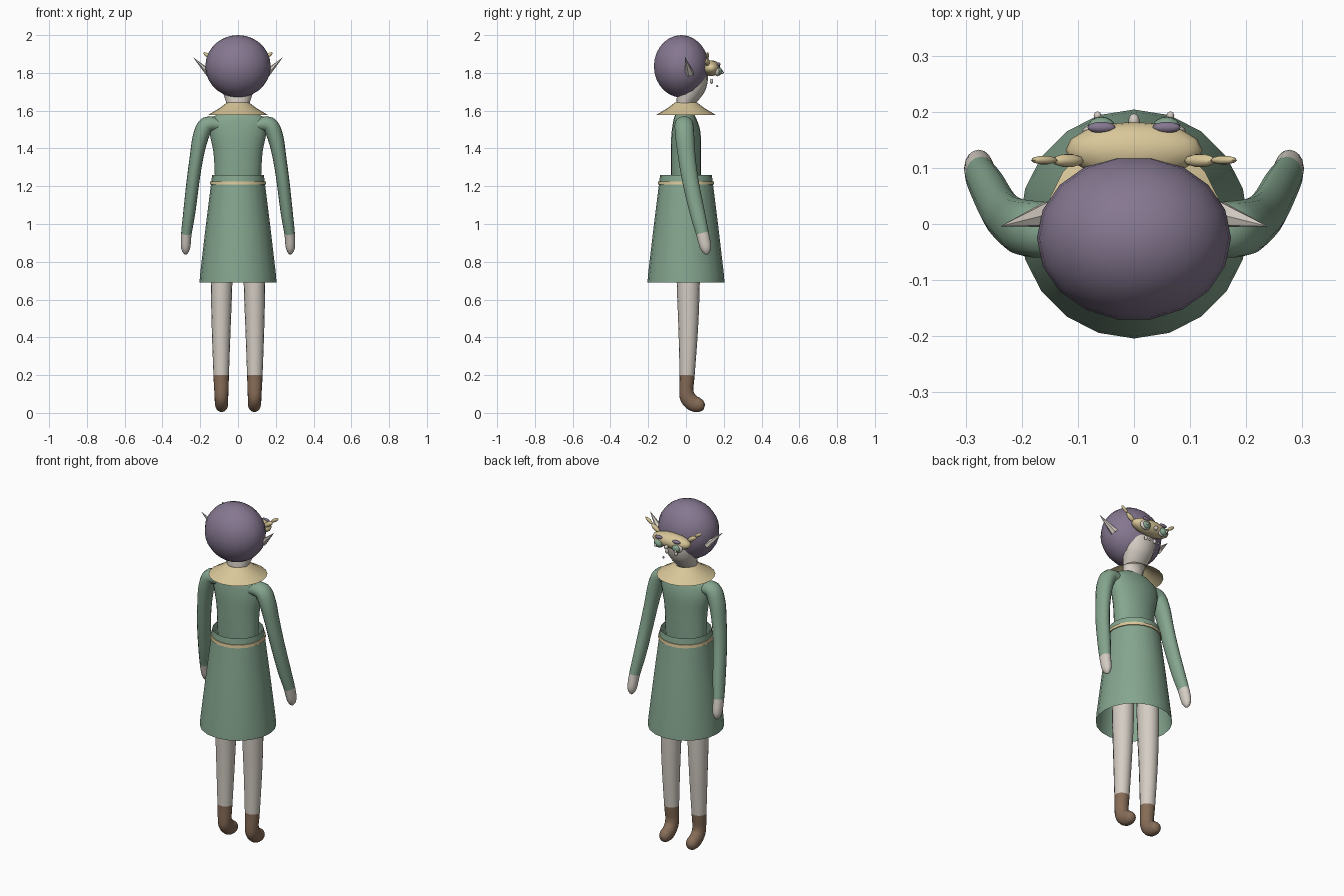
import bpy, bmesh, math
from mathutils import Vector, Matrix, Euler

cube = bpy.data.objects.get("Cube")
if cube:
    bpy.data.objects.remove(cube, do_unlink=True)


def material(name, rgb):
    m = bpy.data.materials.new(name)
    m.use_nodes = True
    m.diffuse_color = (*rgb, 1)
    m.node_tree.nodes["Principled BSDF"].inputs["Base Color"].default_value = (*rgb, 1)
    return m


GREEN = material("sage green", (0.235, 0.38, 0.275))
SKIN = material("pale skin", (0.66, 0.61, 0.55))
PURPLE = material("dusky purple", (0.235, 0.185, 0.28))
YELLOW = material("straw yellow", (0.69, 0.57, 0.32))
BROWN = material("boot brown", (0.24, 0.15, 0.095))


def finish(name, bm, mats, split=None, angle=50):
    """Make the object; faces below the split height take the second material."""
    bmesh.ops.recalc_face_normals(bm, faces=bm.faces[:])
    if split is not None:
        for f in bm.faces:
            f.material_index = int(f.calc_center_median().z < split)
    mesh = bpy.data.meshes.new(name)
    bm.to_mesh(mesh)
    bm.free()
    for m in mats:
        mesh.materials.append(m)
    ob = bpy.data.objects.new(name, mesh)
    bpy.context.collection.objects.link(ob)
    bpy.ops.object.select_all(action="DESELECT")
    ob.select_set(True)
    bpy.context.view_layer.objects.active = ob
    bpy.ops.object.shade_smooth_by_angle(angle=math.radians(angle))
    return ob


def loft(bm, rings, close_ends):
    n = len(rings[0])
    for a, b in zip(rings, rings[1:]):
        for i in range(n):
            j = (i + 1) % n
            bm.faces.new((a[i], a[j], b[j], b[i]))
    if close_ends:
        bm.faces.new(rings[0])
        bm.faces.new(rings[-1])


def smooth_path(pts, steps):
    """Resample control points with a smooth spline."""
    p = [Vector(q) for q in pts]
    p = [p[0]] + p + [p[-1]]
    out = []
    for a, b, c, d in zip(p, p[1:], p[2:], p[3:]):
        for k in range(steps):
            t = k / steps
            out.append(0.5 * (2 * b + (c - a) * t + (2 * a - 5 * b + 4 * c - d) * t * t
                              + (3 * b - a - 3 * c + d) * t ** 3))
    return out + [p[-1]]


def tube(name, pts, mats, ref, split=None, n=16, steps=4, mirror=1):
    """Limb through points (x, y, z, radius along ref, other radius)."""
    path = smooth_path(pts, steps)
    bm = bmesh.new()
    rings = []
    for i, q in enumerate(path):
        tan = path[min(i + 1, len(path) - 1)].to_3d() - path[max(i - 1, 0)].to_3d()
        tan = Vector(tan[:3]).normalized()
        u = (Vector(ref) - tan * tan.dot(Vector(ref))).normalized()
        v = tan.cross(u)
        ring = []
        for k in range(n):
            a = 2 * math.pi * k / n
            co = (Vector(q[:3]) + u * math.cos(a) * max(q[3], 0.003)
                  + v * math.sin(a) * max(q[4], 0.003))
            co.x *= mirror
            ring.append(bm.verts.new(co))
        rings.append(ring)
    loft(bm, rings, True)
    return finish(name, bm, mats, split)


def lathe(name, profile, mat, n=20):
    """Open shell turned about the vertical axis from (radius, height) pairs."""
    bm = bmesh.new()
    rings = [[bm.verts.new((r * math.sin(2 * math.pi * k / n),
                            r * math.cos(2 * math.pi * k / n), z)) for k in range(n)]
             for r, z in profile]
    loft(bm, rings, False)
    return finish(name, bm, [mat])


def ball(name, loc, size, mat, rot=(0, 0, 0), seg=16, rings=10):
    bm = bmesh.new()
    mx = Matrix.LocRotScale(Vector(loc), Euler(rot), Vector(size))
    bmesh.ops.create_uvsphere(bm, u_segments=seg, v_segments=rings, radius=1,
                              matrix=mx @ Matrix.Rotation(math.pi / 2, 4, "Z"))
    return finish(name, bm, [mat])


def spike(name, base, tip, radii, mat, n=6):
    base, tip = Vector(base), Vector(tip)
    d = tip - base
    mx = (Matrix.Translation((base + tip) / 2) @ d.to_track_quat("Z", "Y").to_matrix().to_4x4()
          @ Matrix.Diagonal((radii[0], radii[1], d.length, 1)))
    bm = bmesh.new()
    bmesh.ops.create_cone(bm, cap_ends=True, segments=n, radius1=1, radius2=0, depth=1, matrix=mx)
    return finish(name, bm, [mat], angle=30)


X, Y = (1, 0, 0), (0, 1, 0)

# Clothing on the body
tube("torso", [(0, 0, 1.15, .12, .078), (0, 0, 1.26, .123, .08), (0, 0, 1.38, .13, .08),
               (0, 0, 1.48, .15, .077), (0, -.005, 1.55, .15, .062),
               (0, -.005, 1.59, .09, .045)], [GREEN], X, n=20)
lathe("skirt", [(.137, 1.26), (.17, .995), (.2, .74), (.204, .69)], GREEN)
lathe("belt", [(.141, 1.226), (.147, 1.226), (.149, 1.208), (.143, 1.208)], YELLOW)
lathe("collar", [(.06, 1.642), (.1, 1.612), (.157, 1.578)], YELLOW)

# Arms with hands, legs with boots
for side, s in (("left", 1), ("right", -1)):
    tube(side + "_arm", [(.1, -.01, 1.525, .045, .035), (.165, -.01, 1.525, .05, .043),
                         (.198, -.006, 1.46, .05, .042), (.22, .005, 1.35, .046, .036),
                         (.239, .025, 1.22, .043, .034), (.258, .06, 1.06, .04, .032),
                         (.273, .087, .95, .034, .028), (.277, .103, .88, .03, .025),
                         (.277, .108, .85, .018, .015), (.277, .109, .838, .004, .004)],
         [GREEN, SKIN], Y, split=.95, mirror=s)
    tube(side + "_leg", [(.086, .01, .95, .058, .062), (.087, .012, .69, .057, .061),
                         (.089, .012, .45, .05, .052), (.089, .006, .2, .041, .04),
                         (.088, .002, .125, .038, .037), (.088, .01, .08, .036, .042),
                         (.087, .04, .05, .035, .042), (.087, .07, .043, .033, .038),
                         (.087, .09, .044, .024, .026), (.087, .1, .045, .004, .004)],
         [SKIN, BROWN], X, split=.2, mirror=s)

# Neck, face and hair
tube("neck", [(0, -.008, 1.58, .058, .045), (0, -.005, 1.64, .062, .047),
              (0, .015, 1.69, .078, .064), (0, .035, 1.74, .09, .075),
              (0, .045, 1.8, .09, .07), (0, .045, 1.86, .05, .04)], [SKIN], X)
ball("hair", (0, -.025, 1.835), (.173, .147, .165), PURPLE, seg=18, rings=14)

# Face mask with eyes, lids and side horns
ball("mask", (0, .132, 1.825), (.122, .05, .042), YELLOW)
ball("nose", (0, .183, 1.805), (.01, .014, .012), SKIN)
for side, s in (("left", 1), ("right", -1)):
    ball(side + "_eye_white", (s * .06, .165, 1.808), (.033, .015, .026), SKIN)
    ball(side + "_eye", (s * .058, .174, 1.808), (.024, .017, .022), GREEN)
    ball(side + "_pupil", (s * .065, .193, 1.802), (.007, .008, .007), SKIN, seg=8, rings=6)
    ball(side + "_eyelid", (s * .058, .172, 1.845), (.025, .01, .01), PURPLE)
    ball(side + "_horn_base", (s * .118, .113, 1.858), (.034, .012, .014), YELLOW,
         (0, -s * .6, 0), 10, 8)
    ball(side + "_horn_tip", (s * .16, .114, 1.892), (.028, .008, .01), YELLOW,
         (0, -s * .6, 0), 10, 8)
    ball(side + "_tusk", (s * .03, .135, 1.755), (.01, .009, .014), SKIN, seg=8, rings=6)
    ball(side + "_bead", (s * .03, .165, 1.73), (.006, .006, .006), SKIN, seg=8, rings=6)
    # Pointed ear
    spike(side + "_ear", (s * .15, .018, 1.795), (s * .238, -.004, 1.883), (.026, .02), SKIN)
